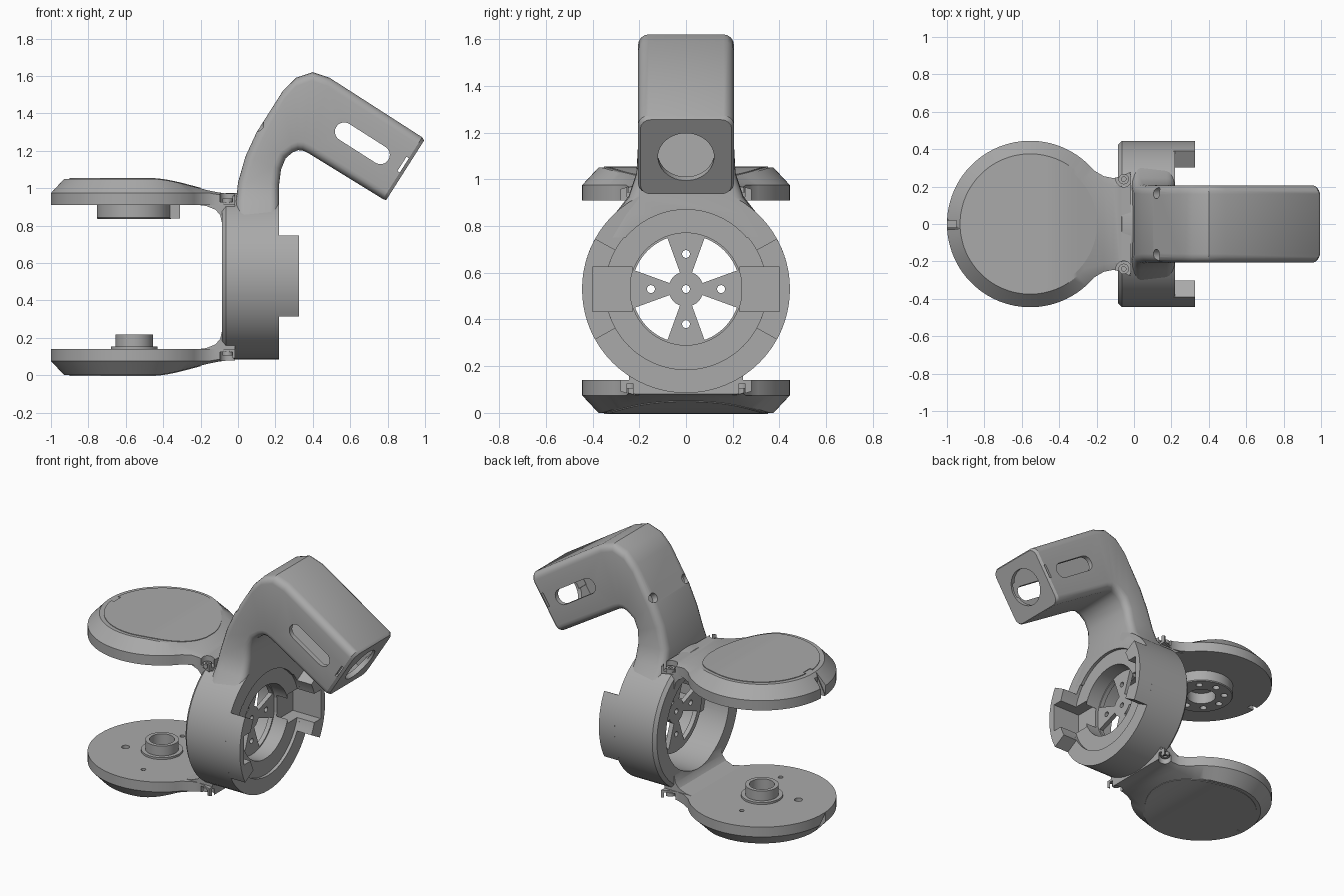
import bpy, bmesh
from math import cos, sin, pi, radians
from mathutils import Matrix, Vector

old = bpy.data.objects.get("Cube")
if old:
    bpy.data.objects.remove(old)

grey = bpy.data.materials.new("plain_grey")
grey.use_nodes = True
grey.diffuse_color = (0.4, 0.4, 0.4, 1)
grey.node_tree.nodes["Principled BSDF"].inputs["Base Color"].default_value = (0.4, 0.4, 0.4, 1)

ALONG_X = Matrix.Rotation(pi / 2, 4, 'Y')
ALONG_Y = Matrix.Rotation(-pi / 2, 4, 'X')
RING_Z = 0.53
DISC_X = -0.555


def add(name, bm):
    bmesh.ops.remove_doubles(bm, verts=bm.verts, dist=0.0002)
    bmesh.ops.recalc_face_normals(bm, faces=bm.faces)
    mesh = bpy.data.meshes.new(name)
    bm.to_mesh(mesh)
    bm.free()
    mesh.materials.append(grey)
    ob = bpy.data.objects.new(name, mesh)
    bpy.context.scene.collection.objects.link(ob)
    return ob


def loft(name, sections, wrap=False):
    """Skin a run of closed sections, capped or joined end to end."""
    bm = bmesh.new()
    rows = [[bm.verts.new(p) for p in s] for s in sections]
    n = len(rows[0])
    for k in range(len(rows) if wrap else len(rows) - 1):
        a, b = rows[k], rows[(k + 1) % len(rows)]
        for i in range(n):
            j = (i + 1) % n
            bm.faces.new((a[i], a[j], b[j], b[i]))
    if not wrap:
        bm.faces.new(rows[0])
        bm.faces.new(rows[-1])
    return add(name, bm)


def lathe(name, profile, at, turn=Matrix(), segs=64):
    """Closed (radius, height) profile turned about an axis."""
    m = Matrix.Translation(at) @ turn
    spin = [2 * pi * k / segs for k in range(segs)]
    return loft(name, [[m @ Vector((r * cos(a), r * sin(a), h)) for r, h in profile]
                       for a in spin], True)


def cyl(name, r, h0, h1, at, turn=Matrix(), segs=32):
    m = Matrix.Translation(at) @ turn
    spin = [2 * pi * k / segs for k in range(segs)]
    return loft(name, [[m @ Vector((r * cos(a), r * sin(a), h)) for a in spin] for h in (h0, h1)])


def box(name, size, at, turn=Matrix()):
    bm = bmesh.new()
    bmesh.ops.create_cube(bm, size=1, matrix=Matrix.Translation(at) @ turn @ Matrix.Diagonal((*size, 1)))
    return add(name, bm)


def cut(ob, *cutters):
    """Carve the cutters out of a part and drop them."""
    for c in cutters:
        c.hide_render = True
        mod = ob.modifiers.new("cut", 'BOOLEAN')
        mod.operation, mod.solver, mod.object = 'DIFFERENCE', 'EXACT', c
    dg = bpy.context.evaluated_depsgraph_get()
    mesh = bpy.data.meshes.new_from_object(ob.evaluated_get(dg))
    ob.modifiers.clear()
    ob.data = mesh
    for c in cutters:
        bpy.data.objects.remove(c)
    return ob


def sector(name, r0, r1, a0, a1, x0, x1, steps=12):
    """Ring slice around the x axis; angles run from +y towards +z."""
    rows = []
    for k in range(steps + 1):
        a = radians(a0 + (a1 - a0) * k / steps)
        rows.append([(x, r * cos(a), RING_Z + r * sin(a))
                     for r, x in ((r0, x0), (r1, x0), (r1, x1), (r0, x1))])
    return loft(name, rows)


# Upper and lower discs with their necks
def crown(x):
    t = min(1, max(0, (x + 0.47) / 0.45))
    return 1.05 - 0.08 * t * t * (3 - 2 * t)


rim = []
for k in range(35):
    a = radians(176 - 4 * k)
    rim.append((DISC_X + 0.445 * cos(a), 0.445 * sin(a), DISC_X + 0.375 * cos(a), 0.375 * sin(a)))
for x, y, yi in ((-0.16, 0.255, 0.215), (-0.11, 0.245, 0.205), (-0.07, 0.255, 0.21), (-0.015, 0.28, 0.24)):
    rim.append((x, y, x, yi))


def flip(z, top):
    return z if top else 1.05 - z


for top in (True, False):
    side = "upper" if top else "lower"
    rows = []
    for x, y, xi, yi in rim:
        zt = crown(xi)
        half = [(x, y, 0.91), (x, y, min(0.975, zt - 0.012)), (xi, yi, zt)]
        full = half + [(p[0], -p[1], p[2]) for p in reversed(half)]
        rows.append([(px, py, flip(pz, top)) for px, py, pz in full])
    disc = loft(side + "_disc", rows)
    cutters = [cyl("screw_cut", 0.042, flip(0.925, top), flip(1.1, top), (-0.055, s * 0.24, 0)) for s in (1, -1)]
    if top:
        cutters.append(box("notch_cut", (0.1, 0.035, 0.3), (-1, 0, 1)))
    else:
        for hx, hy, r in ((-0.21, -0.08, 0.024), (-0.02, 0.24, 0.015), (0.06, -0.28, 0.015)):
            cutters.append(cyl("pin_cut", r, 0.1, 0.2, (DISC_X + hx, hy, 0)))
    cut(disc, *cutters)
    for s in (1, -1):
        lathe(side + "_neck_screw", [(0.012, flip(0.92, top)), (0.028, flip(0.92, top)),
              (0.028, flip(0.945, top)), (0.012, flip(0.945, top))], (-0.055, s * 0.24, 0), segs=20)

    # Round cover panel following the disc surface
    rows = []
    for k in range(2, 59):
        a = pi * (1 - k / 60)
        x, y = -0.55 + 0.352 * cos(a), 0.352 * sin(a)
        z = crown(x)
        rows.append([(x, s * y, flip(z + h, top)) for s, h in ((1, -0.004), (1, 0.004), (-1, 0.004), (-1, -0.004))])
    cover = loft(side + "_cover", rows)
    cut(cover, box("tab_cut", (0.03, 0.07, 0.1), (-0.895, 0, flip(1.05, top))))

    # Curved web joining the neck to the ring
    web = [(-0.25, 0.915), (-0.17, 0.905), (-0.12, 0.885), (-0.095, 0.855), (-0.085, 0.81),
           (-0.015, 0.81), (-0.015, 0.95), (-0.25, 0.95)]
    web = loft(side + "_web", [[(x, y, flip(z, top)) for x, z in web] for y in (-0.245, 0.245)])
    cut(web, cyl("bore_cut", 0.33, -0.2, 0.2, (0, 0, RING_Z), ALONG_X, 64),
        *[cyl("screw_cut", 0.042, flip(0.925, top), flip(1.1, top), (-0.055, s * 0.24, 0)) for s in (1, -1)])

# Motor puck under the upper disc
puck = lathe("motor_puck", [(0.09, 0.836), (0.195, 0.836), (0.2, 0.842), (0.2, 0.912), (0.09, 0.912)], (DISC_X, 0, 0))
cut(puck, *[cyl("hole_cut", 0.022, 0.8, 0.87, (DISC_X + 0.145 * cos(k * pi / 4), 0.145 * sin(k * pi / 4), 0), segs=16)
            for k in range(8)])
box("puck_tab", (0.1, 0.12, 0.072), (-0.36, 0, 0.874))

# Hollow boss on the lower disc
lathe("boss", [(0.075, 0.135), (0.125, 0.135), (0.125, 0.153), (0.1, 0.153), (0.1, 0.217), (0.075, 0.217)],
      (DISC_X, 0, 0), segs=48)

# Main ring with stepped front lip
centre = (0, 0, RING_Z)


def pockets():
    return [box("pocket_cut", (0.3, 0.17, 0.19), (0.27, s * 0.315, RING_Z)) for s in (1, -1)]


ring = lathe("main_ring", [(0.425, -0.085), (0.445, -0.065), (0.445, 0.22), (0.345, 0.22), (0.345, 0.2),
                           (0.24, 0.2), (0.24, 0.07), (0.265, 0.07), (0.265, 0.17), (0.33, 0.17), (0.33, -0.085)],
             centre, ALONG_X)
cut(ring, *pockets())
for s, a in ((1, 0), (-1, 180)):
    name = "left" if s > 0 else "right"
    flange = sector(name + "_flange", 0.345, 0.445, a - 29, a + 29, 0.21, 0.325)
    cut(flange, *pockets())
    seat = box(name + "_pocket", (0.1, 0.12, 0.23), (0.14, s * 0.295, RING_Z))
    cut(seat, *pockets())

# Spoked plate inside the ring
plate = cyl("spoked_plate", 0.245, 0.07, 0.1, centre, ALONG_X, 64)
windows = [sector("window_cut", 0.075, 0.232, 90 * k + 20, 90 * k + 70, 0, 0.2) for k in range(4)]
spots = [(0, 0)] + [(0.15 * cos(k * pi / 2), 0.15 * sin(k * pi / 2)) for k in range(4)]
cut(plate, *windows, *[cyl("pin_cut", 0.017, 0, 0.2, (0, y, RING_Z + z), ALONG_X, 16) for y, z in spots])

# Bent arm: outer edge point, inner edge point, half width
stations = [
    ((-0.01, 0.75), (0.22, 0.75), 0.36), ((-0.01, 0.86), (0.22, 0.85), 0.3),
    ((-0.01, 0.93), (0.22, 0.92), 0.245), ((0, 1.03), (0.22, 1.02), 0.212),
    ((0.04, 1.17), (0.23, 1.1), 0.205), ((0.1, 1.3), (0.255, 1.16), 0.205),
    ((0.24, 1.52), (0.29, 1.19), 0.205), ((0.31, 1.59), (0.32, 1.203), 0.205),
    ((0.4, 1.62), (0.345, 1.202), 0.205), ((0.49, 1.59), (0.38, 1.185), 0.205),
    ((0.985, 1.272), (0.775, 0.942), 0.205), ((0.995, 1.255), (0.792, 0.936), 0.195)]


def arm_section(outer, inner, half, r=0.045):
    o, i = Vector((outer[0], 0, outer[1])), Vector((inner[0], 0, inner[1]))
    mid, up = (o + i) / 2, (o - i).normalized()
    tall = (o - i).length / 2
    pts = []
    for q, (sy, su) in enumerate(((1, 1), (-1, 1), (-1, -1), (1, -1))):
        for k in range(5):
            a = q * pi / 2 + k * pi / 8
            pts.append(mid + Vector((0, sy * (half - r) + r * cos(a), 0)) + up * (su * (tall - r) + r * sin(a)))
    return pts


arm = loft("bent_arm", [arm_section(*s) for s in stations])
d = Vector((0.843, 0, -0.538))
end = Vector((0.893, 0, 1.096))
tilt = Matrix.Rotation(math_angle := radians(32.5), 4, 'Y')
slot_mid = Vector((0.665, 0, 1.24))
cavity = box("cavity_cut", (0.47, 0.35, 0.33), end - d * 0.265, tilt)
opening = cyl("end_cut", 0.12, -0.15, 0.1, end, tilt @ ALONG_X, 48)
slots = []
for s in (1, -1):
    at = slot_mid + Vector((0, s * 0.2, 0))
    outline = [(sx * 0.115 + 0.05 * cos(a), 0.05 * sin(a)) for sx, start in ((1, -pi / 2), (-1, pi / 2))
               for a in [start + k * pi / 10 for k in range(11)]]
    place = Matrix.Translation(at) @ tilt
    slots.append(loft("slot_cut", [[place @ Vector((u, h, v)) for u, v in outline] for h in (-0.06, 0.06)]))
    slots.append(cyl("dimple_cut", 0.03, -0.04, 0.06, (0.12, s * 0.165, 1.33), Matrix.Rotation(radians(-57), 4, 'Y'), 20))
vent = box("vent_cut", (0.015, 0.6, 0.09), end + Vector((-0.01, 0, 0.03)), tilt)
bore = cyl("bore_cut", 0.34, -0.3, 0.4, centre, ALONG_X, 64)
cut(arm, cavity)
cut(arm, opening)
cut(arm, *slots)
cut(arm, vent, bore)

# Smooth curved faces, keep edges crisp
for ob in list(bpy.context.scene.objects):
    if ob.type == 'MESH':
        bpy.ops.object.select_all(action='DESELECT')
        ob.select_set(True)
        bpy.context.view_layer.objects.active = ob
        bpy.ops.object.shade_smooth_by_angle(angle=radians(28))
